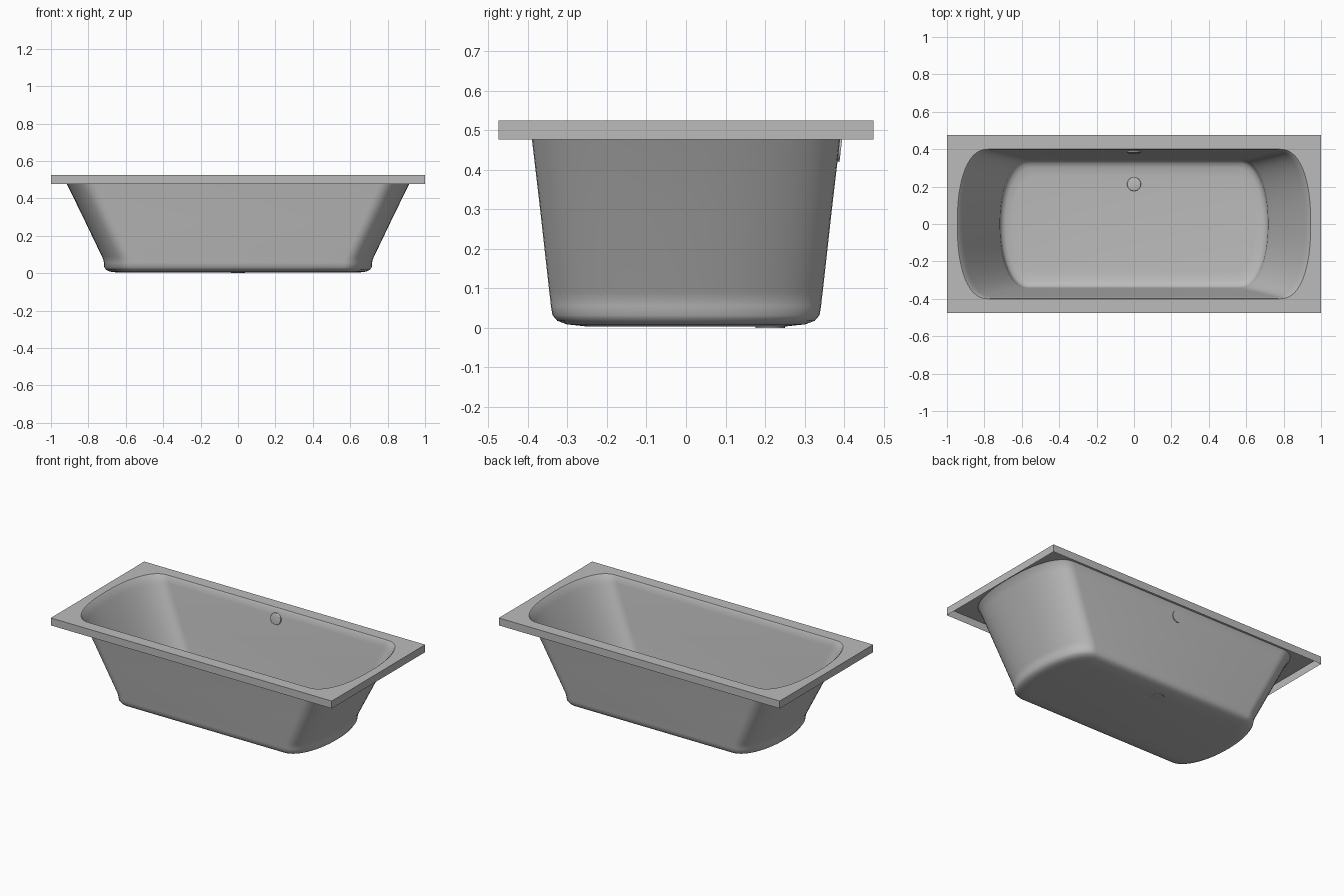
import bpy, bmesh, math
from mathutils import Matrix, Vector

if "Cube" in bpy.data.objects:
    bpy.data.objects.remove(bpy.data.objects["Cube"], do_unlink=True)

grey = bpy.data.materials.new("light grey")
grey.use_nodes = True
grey.diffuse_color = (0.5, 0.5, 0.5, 1)
grey.node_tree.nodes["Principled BSDF"].inputs["Base Color"].default_value = (0.5, 0.5, 0.5, 1)


def finish(name, bm, angle):
    bmesh.ops.recalc_face_normals(bm, faces=bm.faces)
    mesh = bpy.data.meshes.new(name)
    bm.to_mesh(mesh)
    bm.free()
    obj = bpy.data.objects.new(name, mesh)
    bpy.context.collection.objects.link(obj)
    mesh.materials.append(grey)
    bpy.ops.object.select_all(action='DESELECT')
    obj.select_set(True)
    bpy.context.view_layer.objects.active = obj
    bpy.ops.object.shade_smooth_by_angle(angle=math.radians(angle))
    return obj


def outline(bm, z, length, width, straight, power, steps=28):
    """Straight long sides joined by bowed ends, as one ring of vertices."""
    ring = []
    for side in (1, -1):
        for i in range(steps + 1):
            a = math.pi * (i / steps - 0.5)
            c, s = abs(math.cos(a)), math.sin(a)
            x = straight + (length - straight) * c ** (2 / power)
            y = width * math.copysign(abs(s) ** (2 / power), s)
            ring.append(bm.verts.new((side * x, side * y, z)))
    return ring


def loop_edges(bm, ring):
    return [bm.edges.get((a, b)) or bm.edges.new((a, b))
            for a, b in zip(ring, ring[1:] + ring[:1])]


def skin(bm, upper, lower):
    n = len(upper)
    for i in range(n):
        j = (i + 1) % n
        bm.faces.new((upper[i], upper[j], lower[j], lower[i]))


# Basin: height, half length, half width, half straight side, end fullness
levels = [
    (0.525, 0.945, 0.400, 0.780, 2.3),
    (0.519, 0.938, 0.396, 0.775, 2.3),
    (0.477, 0.915, 0.390, 0.755, 2.3),
    (0.280, 0.819, 0.367, 0.668, 2.2),
    (0.090, 0.728, 0.346, 0.580, 2.1),
    (0.075, 0.721, 0.344, 0.573, 2.1),
    (0.055, 0.717, 0.342, 0.568, 2.1),
    (0.032, 0.715, 0.338, 0.566, 2.1),
    (0.018, 0.706, 0.326, 0.560, 2.1),
    (0.009, 0.688, 0.302, 0.550, 2.1),
    (0.004, 0.650, 0.255, 0.530, 2.1),
]
bm = bmesh.new()
rings = [outline(bm, *level) for level in levels]
for upper, lower in zip(rings, rings[1:]):
    skin(bm, upper, lower)
bm.faces.new(rings[-1])

# Rectangular rim with a hanging edge, open underneath
corners = [(1, 0.475), (-1, 0.475), (-1, -0.475), (1, -0.475)]
rim_top = [bm.verts.new((x, y, 0.525)) for x, y in corners]
rim_low = [bm.verts.new((x, y, 0.477)) for x, y in corners]
skin(bm, rim_top, rim_low)
bmesh.ops.triangle_fill(bm, use_beauty=True, normal=(0, 0, 1),
                        edges=loop_edges(bm, rings[0]) + loop_edges(bm, rim_top))
finish("bathtub", bm, 35)


def fitting(name, centre, direction, radius, depth):
    """Round cap with a softened edge, standing along its direction."""
    bm = bmesh.new()
    turn = Vector((0, 0, 1)).rotation_difference(Vector(direction)).to_matrix().to_4x4()
    bmesh.ops.create_cone(bm, cap_ends=True, segments=40, radius1=radius,
                          radius2=radius, depth=depth)
    edges = [e for e in bm.edges if all(v.co.z > 0 for v in e.verts)]
    bmesh.ops.bevel(bm, geom=edges, offset=depth * 0.3, segments=3,
                    profile=0.5, affect='EDGES')
    bmesh.ops.transform(bm, matrix=Matrix.Translation(centre) @ turn, verts=bm.verts)
    finish(name, bm, 40)


fitting("drain_cap", (0, 0.213, 0.007), (0, 0, 1), 0.037, 0.014)
fitting("overflow_cap", (0, 0.386, 0.458), (0, -1, 0.12), 0.037, 0.014)
